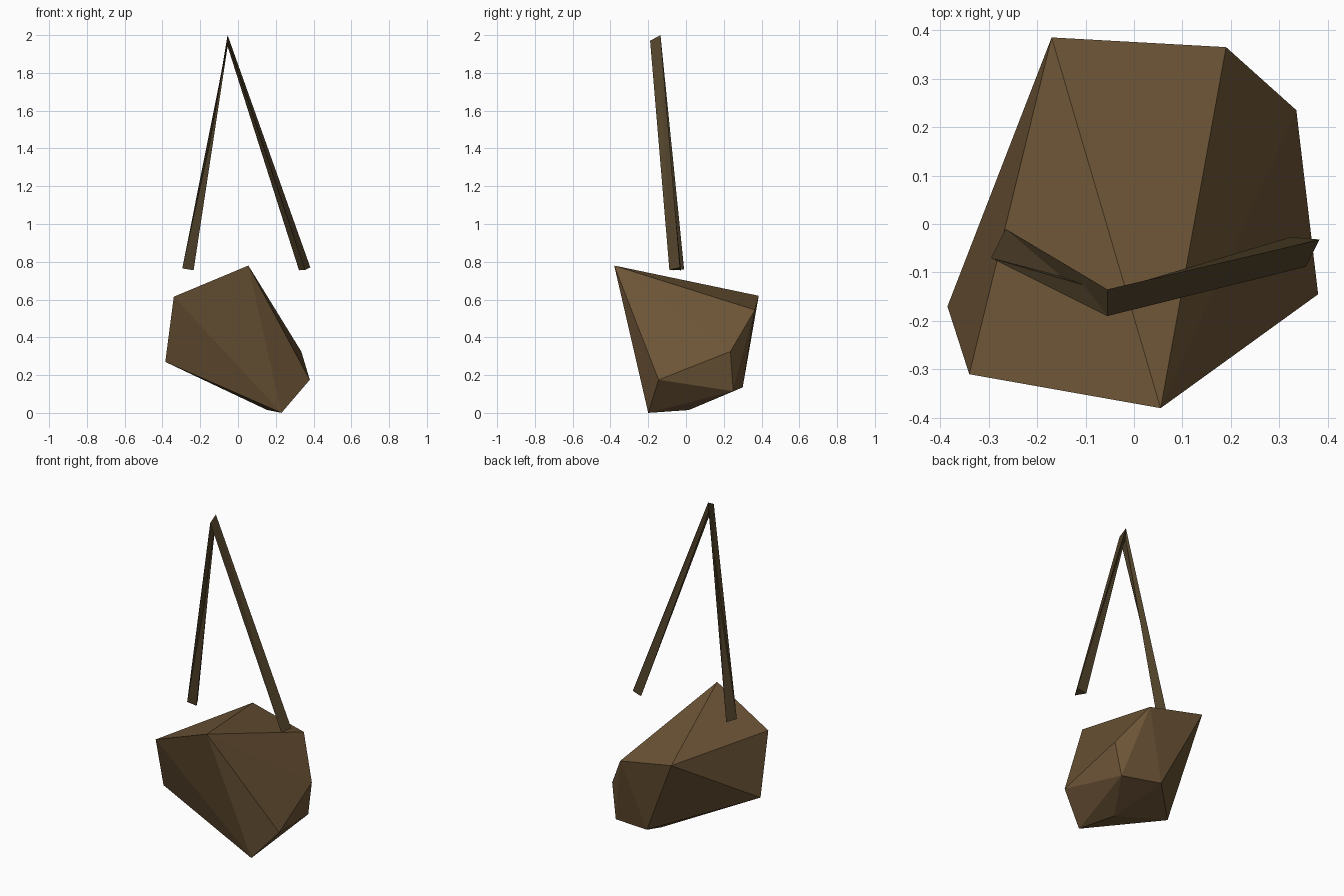
import bpy
import bmesh

cube = bpy.data.objects.get("Cube")
if cube:
    bpy.data.objects.remove(cube, do_unlink=True)


def make_material(name, rgb):
    mat = bpy.data.materials.new(name)
    mat.use_nodes = True
    color = (*rgb, 1.0)
    mat.diffuse_color = color
    bsdf = mat.node_tree.nodes["Principled BSDF"]
    bsdf.inputs["Base Color"].default_value = color
    bsdf.inputs["Roughness"].default_value = 0.9
    return mat


def finish(bm, name, mat):
    bmesh.ops.recalc_face_normals(bm, faces=bm.faces)
    mesh = bpy.data.meshes.new(name)
    bm.to_mesh(mesh)
    bm.free()
    mesh.materials.append(mat)
    obj = bpy.data.objects.new(name, mesh)
    bpy.context.collection.objects.link(obj)
    return obj


stone_brown = make_material("stone brown", (0.150, 0.089, 0.037))
cord_brown = make_material("dark cord brown", (0.080, 0.054, 0.023))

# Faceted stone: hull around its corners
stone_corners = [
    # upper corners
    (-0.17, 0.385, 0.62), (0.19, 0.365, 0.545),
    (0.055, -0.38, 0.78), (-0.34, -0.31, 0.615),
    # side corners
    (0.335, 0.235, 0.325), (0.38, -0.145, 0.175), (-0.385, -0.17, 0.27),
    # underside corners
    (0.30, 0.25, 0.115), (0.055, 0.30, 0.135),
    (0.23, -0.20, 0.0), (0.155, 0.015, 0.015),
]
bm = bmesh.new()
for corner in stone_corners:
    bm.verts.new(corner)
bmesh.ops.convex_hull(bm, input=bm.verts)
finish(bm, "stone", stone_brown)

# Three-sided cord, folded over at the top
cord_rings = [
    [(-0.265, -0.01, 0.76), (-0.295, -0.07, 0.765), (-0.235, -0.065, 0.755)],
    [(-0.055, -0.135, 2.0), (-0.055, -0.19, 1.97), (-0.055, -0.14, 1.94)],
    [(0.383, -0.032, 0.77), (0.355, -0.088, 0.757), (0.323, -0.027, 0.755)],
]
bm = bmesh.new()
rings = [[bm.verts.new(p) for p in ring] for ring in cord_rings]
for lower, upper in zip(rings, rings[1:]):
    for i in range(3):
        j = (i + 1) % 3
        bm.faces.new((lower[i], lower[j], upper[j]))
        bm.faces.new((lower[i], upper[j], upper[i]))
bm.faces.new(rings[0])
bm.faces.new(rings[-1])
finish(bm, "hanging_cord", cord_brown)
